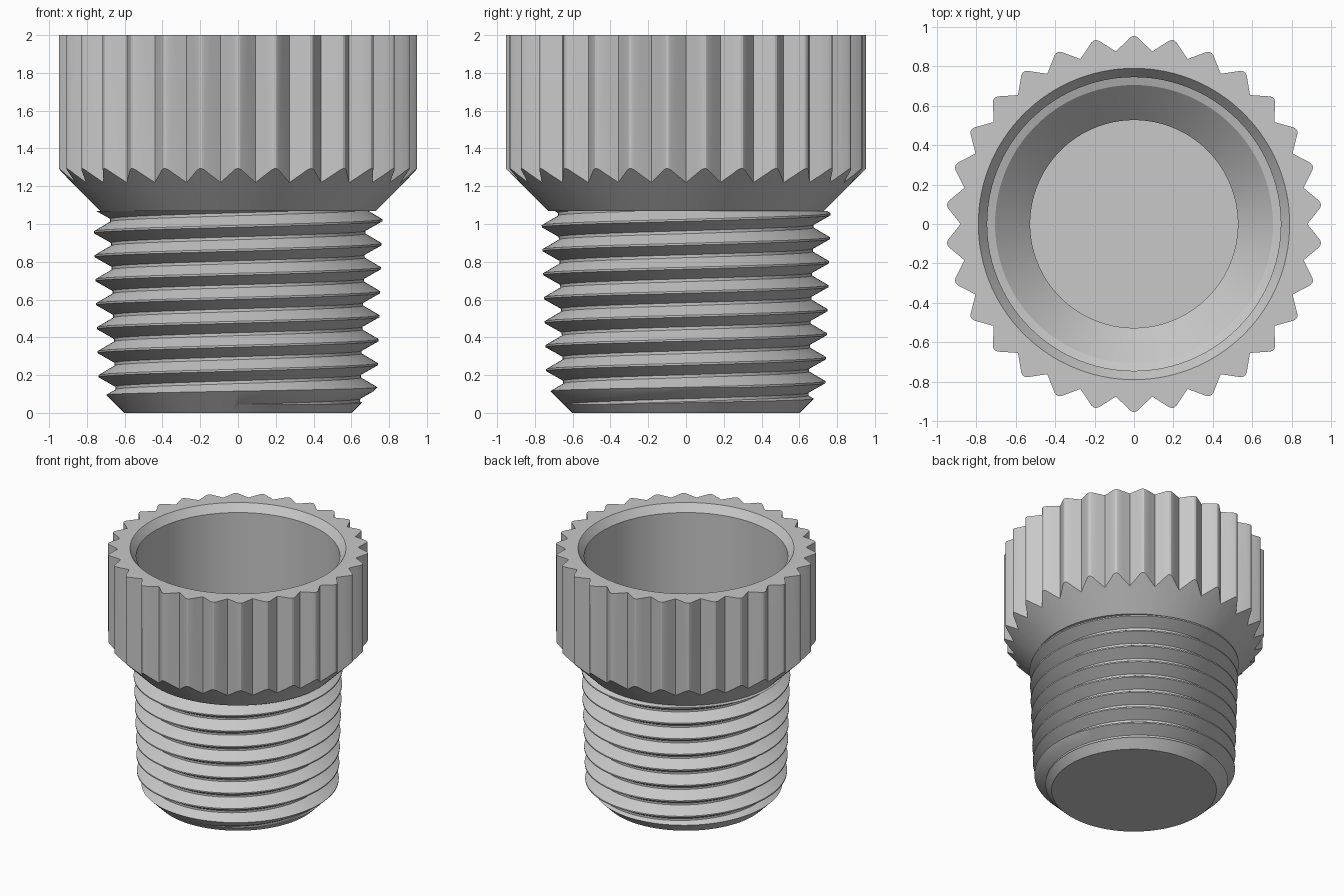
import bpy, bmesh
from math import pi, sin, cos, radians

default = bpy.data.objects.get("Cube")
if default:
    bpy.data.objects.remove(default, do_unlink=True)

grey = bpy.data.materials.new("plain grey")
grey.use_nodes = True
COLOUR = (0.58, 0.58, 0.58, 1)
grey.diffuse_color = COLOUR
for node in grey.node_tree.nodes:
    if node.type == 'BSDF_PRINCIPLED':
        node.inputs["Base Color"].default_value = COLOUR


def finish(bm, name):
    bmesh.ops.recalc_face_normals(bm, faces=bm.faces[:])
    mesh = bpy.data.meshes.new(name)
    bm.to_mesh(mesh)
    bm.free()
    obj = bpy.data.objects.new(name, mesh)
    bpy.context.collection.objects.link(obj)
    return obj


def lathe(name, profile, steps=120):
    """Revolve a closed (radius, height) outline into a solid."""
    bm = bmesh.new()
    verts = [bm.verts.new((r, 0, z)) for r, z in profile]
    edges = []
    for a, b in zip(verts, verts[1:] + verts[:1]):
        if a.co.x > 0 or b.co.x > 0:
            edges.append(bm.edges.new((a, b)))
    bmesh.ops.spin(bm, geom=verts + edges, cent=(0, 0, 0), axis=(0, 0, 1),
                   angle=2 * pi, steps=steps, use_merge=True)
    bmesh.ops.remove_doubles(bm, verts=bm.verts[:], dist=1e-5)
    return finish(bm, name)


def intersect(obj, envelope):
    """Trim a part to an envelope, then colour and shade it."""
    envelope.hide_render = True
    mod = obj.modifiers.new("trim", 'BOOLEAN')
    mod.operation = 'INTERSECT'
    mod.solver = 'EXACT'
    mod.object = envelope
    bpy.ops.object.select_all(action='DESELECT')
    obj.select_set(True)
    bpy.context.view_layer.objects.active = obj
    bpy.ops.object.modifier_apply(modifier=mod.name)
    bpy.data.objects.remove(envelope, do_unlink=True)
    obj.data.materials.clear()
    obj.data.materials.append(grey)
    for poly in obj.data.polygons:
        poly.material_index = 0
    bpy.ops.object.shade_smooth_by_angle(angle=radians(18))


# Heights and radii shared by both parts
SHOULDER, TOP = 1.07, 2.0
BORE = 0.527


def thread_rod(name, pitch=0.127, start=0.004, depth=0.088, cols=120):
    """Solid rod with a slightly tapered right-handed helical ridge."""
    ridge = [(-0.04, 0), (0.04, 0), (0.44, depth), (0.56, depth)]
    n, rows = len(ridge), 13 * len(ridge)
    bm = bmesh.new()
    grid = {}
    for c in range(cols):
        turn = c / cols
        for m in range(rows + (n if c == 0 else 0)):
            t, inset = ridge[m % n]
            z = start + pitch * (m // n - 3 + t + turn)
            r = 0.733 + 0.031 * z - inset
            grid[m, c] = bm.verts.new((r * cos(2 * pi * turn), r * sin(2 * pi * turn), z))

    def at(m, c):
        return grid[m + n, 0] if c == cols else grid[m, c]

    for m in range(rows - 1):
        for c in range(cols):
            bm.faces.new((at(m, c), at(m, c + 1), at(m + 1, c + 1), at(m + 1, c)))
    # Close both ends with a fan that includes the helical step
    for m in (0, rows - 1):
        loop = [grid[m, c] for c in range(cols)] + [grid[m + k, 0] for k in range(n, 0, -1)]
        hub = bm.verts.new((0, 0, sum(v.co.z for v in loop) / len(loop)))
        for a, b in zip(loop, loop[1:] + loop[:1]):
            bm.faces.new((a, b, hub))
    return finish(bm, name)


# Threaded hollow shank with a bevelled closed end
shank = thread_rod("threaded_shank")
intersect(shank, lathe("shank_envelope", [
    (0, 0), (0.603, 0), (0.803, 0.2), (0.803, SHOULDER),
    (BORE, SHOULDER), (BORE, 0.12), (0, 0.12)]))


def toothed_prism(name, teeth=30):
    """Upright prism with pointed, slightly blunted teeth."""
    tooth = [(-1.2, 0.946), (-0.4, 0.953), (0.4, 0.953), (1.2, 0.946), (6, 0.88)]
    bm = bmesh.new()
    verts = []
    for i in range(teeth):
        for offset, r in tooth:
            a = radians(90 + i * 360 / teeth + offset)
            verts.append(bm.verts.new((r * cos(a), r * sin(a), SHOULDER - 0.1)))
    base = bm.faces.new(verts)
    top = bmesh.ops.extrude_face_region(bm, geom=[base])["geom"]
    bmesh.ops.translate(bm, vec=(0, 0, TOP - SHOULDER + 0.2),
                        verts=[g for g in top if isinstance(g, bmesh.types.BMVert)])
    return finish(bm, name)


# Grip collar with conical underside and stepped socket
collar = toothed_prism("grip_collar")
intersect(collar, lathe("collar_envelope", [
    (BORE, SHOULDER), (0.73, SHOULDER), (1.03, SHOULDER + 0.3), (1.03, TOP),
    (0.79, TOP), (0.745, TOP - 0.06), (0.745, 1.262), (0.705, 1.248)]))
